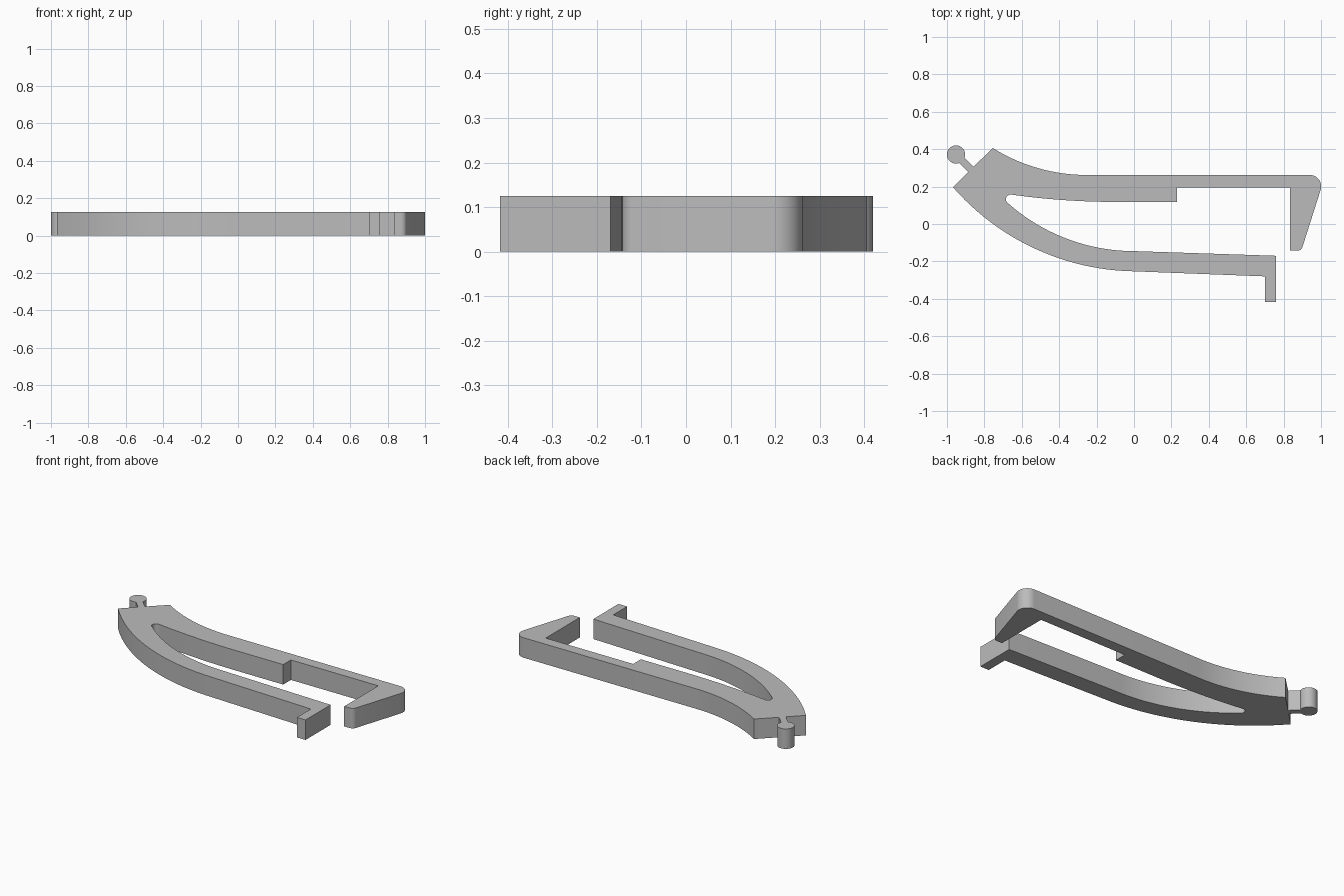
import bpy
import bmesh
from math import radians, sin, tan
from mathutils import Vector, Matrix

cube = bpy.data.objects.get("Cube")
if cube:
    bpy.data.objects.remove(cube, do_unlink=True)

THICKNESS = 0.125


def arc(start, end, sweep, steps=16):
    """Circular arc between two points; positive sweep turns left."""
    a, b = Vector(start), Vector(end)
    chord = b - a
    half = radians(sweep) / 2
    centre = (a + b) / 2 + Vector((-chord.y, chord.x)) / (2 * tan(half))
    return [centre + Matrix.Rotation(2 * half * i / steps, 2) @ (a - centre)
            for i in range(steps + 1)]


def plate(name, outline, material):
    """Extrude a closed outline into a flat plate standing on the ground."""
    bm = bmesh.new()
    face = bm.faces.new([bm.verts.new((p[0], p[1], 0)) for p in outline])
    top = bmesh.ops.extrude_face_region(bm, geom=[face], use_keep_orig=True)
    verts = [v for v in top["geom"] if isinstance(v, bmesh.types.BMVert)]
    bmesh.ops.translate(bm, verts=verts, vec=(0, 0, THICKNESS))
    bmesh.ops.recalc_face_normals(bm, faces=bm.faces)
    caps = [f for f in bm.faces if len(f.verts) > 4]
    bmesh.ops.triangulate(bm, faces=caps)
    mesh = bpy.data.meshes.new(name)
    bm.to_mesh(mesh)
    bm.free()
    mesh.materials.append(material)
    obj = bpy.data.objects.new(name, mesh)
    bpy.context.collection.objects.link(obj)
    bpy.ops.object.select_all(action="DESELECT")
    obj.select_set(True)
    bpy.context.view_layer.objects.active = obj
    bpy.ops.object.shade_smooth_by_angle(angle=radians(30))
    return obj


grey = bpy.data.materials.new("plain grey")
grey.use_nodes = True
colour = (0.5, 0.5, 0.5, 1)
grey.diffuse_color = colour
grey.node_tree.nodes["Principled BSDF"].inputs["Base Color"].default_value = colour

# Upper arm, outer edge
outline = arc((-0.755, 0.406), (-0.25, 0.262), 32)
# Hook with rounded shoulder and tip
outline += arc((0.94, 0.262), (0.998, 0.183), -107, 12)
outline += arc((0.901, -0.122), (0.872, -0.143), -73, 8)
outline += [(0.835, -0.143), (0.835, 0.194)]
# Step and inner edge of the upper arm
outline += [(0.23, 0.194), (0.23, 0.118)]
outline += arc((-0.09, 0.118), (-0.655, 0.157), -8)
# Rounded inner end of the slot, then inner edge of the lower arm
outline += arc((-0.655, 0.157), (-0.681, 0.118), 130, 10)[1:-1]
outline += arc((-0.681, 0.118), (0, -0.145), 42, 24)
# Finger tab at the end of the lower arm
outline += [(0.76, -0.17), (0.76, -0.418), (0.70, -0.418), (0.70, -0.28)]
# Outer edge of the lower arm
outline += arc((0, -0.253), (-0.968, 0.197), -48, 24)
# Neck and round knob on the slanted end
outline += [(-0.886, 0.278)]
outline += arc((-0.934, 0.326), (-0.906, 0.354), -312, 32)
outline += [(-0.858, 0.306)]

plate("clip_body", outline, grey)
